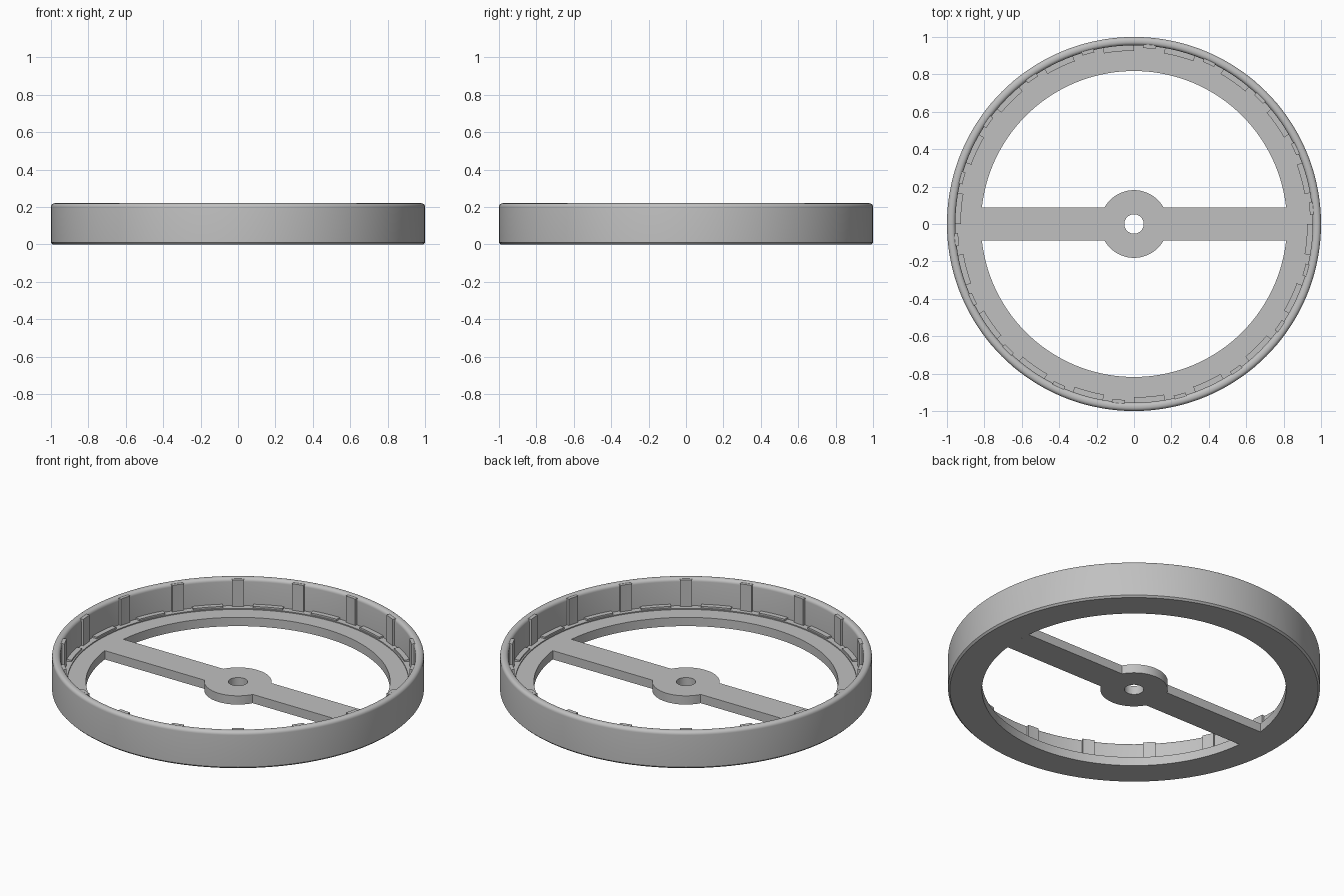
import bpy, bmesh
from math import sin, cos, pi, radians, asin

cube = bpy.data.objects.get("Cube")
if cube:
    bpy.data.objects.remove(cube, do_unlink=True)

# One grey for everything
grey = bpy.data.materials.new("grey")
grey.use_nodes = True
COLOR = (0.53, 0.53, 0.53, 1)
grey.diffuse_color = COLOR
grey.node_tree.nodes["Principled BSDF"].inputs["Base Color"].default_value = COLOR

FLOOR = 0.052     # thickness of floor and bar
HOLE = 0.818      # radius of the large opening
WALL = 0.955      # inside radius of the rim
TOP = 0.22


def finish(bm, name):
    bmesh.ops.recalc_face_normals(bm, faces=bm.faces)
    mesh = bpy.data.meshes.new(name)
    bm.to_mesh(mesh)
    bm.free()
    mesh.materials.append(grey)
    obj = bpy.data.objects.new(name, mesh)
    bpy.context.collection.objects.link(obj)
    smooth(obj)
    return obj


def smooth(obj):
    bpy.ops.object.select_all(action='DESELECT')
    obj.select_set(True)
    bpy.context.view_layer.objects.active = obj
    bpy.ops.object.shade_smooth_by_angle(angle=radians(30))


def arc(radius, start, end, steps, cx=0, cy=0):
    return [(cx + radius * cos(start + (end - start) * i / steps),
             cy + radius * sin(start + (end - start) * i / steps))
            for i in range(steps + 1)]


def lathe(bm, profile, start=0, sweep=2 * pi, steps=144):
    """Turn a closed (radius, z) profile about z; part sweeps get end caps."""
    full = sweep >= 2 * pi
    rings = [[bm.verts.new((r * cos(start + sweep * i / steps),
                            r * sin(start + sweep * i / steps), z))
              for r, z in profile]
             for i in range(steps if full else steps + 1)]
    pairs = list(zip(rings, rings[1:])) + ([(rings[-1], rings[0])] if full else [])
    n = len(profile)
    for a, b in pairs:
        for j in range(n):
            k = (j + 1) % n
            bm.faces.new((a[j], b[j], b[k], a[k]))
    if not full:
        bm.faces.new(rings[0])
        bm.faces.new(rings[-1])


def blocks(name, r0, r1, z0, z1, first, width, count=18):
    """Curved blocks repeated around the rim; angles in degrees."""
    bm = bmesh.new()
    for i in range(count):
        middle = first + i * 360 / count
        lathe(bm, [(r0, z0), (r1, z0), (r1, z1), (r0, z1)],
              radians(middle - width / 2), radians(width), 4)
    return finish(bm, name)


# Rim with rounded lip, bottom chamfer and a flat floor ring with a low step
R = 0.02
profile = [(HOLE, 0), (0.99, 0), (1, 0.01)]
profile += arc(R, 0, pi / 2, 6, 1 - R, TOP - R)
profile += arc(R, pi / 2, pi, 6, WALL + R, TOP - R)
profile += [(WALL, FLOOR + 0.006), (0.918, FLOOR + 0.006), (0.918, FLOOR), (HOLE, FLOOR)]
bm = bmesh.new()
lathe(bm, profile)
finish(bm, "rim")

# Ribs on the inside wall, with low tabs between them
blocks("wall_ribs", 0.942, 0.968, FLOOR, 0.215, 5, 4)
blocks("floor_tabs", 0.926, 0.96, FLOOR, FLOOR + 0.016, 15, 10)

# Cross bar with round hub and centre hole, as one extruded outline
HALF, HUB = 0.088, 0.181
end, neck = asin(HALF / HOLE), asin(HALF / HUB)
outline = (arc(HOLE, -end, end, 8) + arc(HUB, neck, pi - neck, 32)
           + arc(HOLE, pi - end, pi + end, 8) + arc(HUB, pi + neck, 2 * pi - neck, 32))
hole = arc(0.052, 0, 2 * pi, 48)[:-1]
curve = bpy.data.curves.new("cross_bar", 'CURVE')
curve.dimensions = '2D'
curve.fill_mode = 'BOTH'
curve.extrude = FLOOR / 2
for points in (outline, hole):
    spline = curve.splines.new('POLY')
    spline.points.add(len(points) - 1)
    for p, (x, y) in zip(spline.points, points):
        p.co = (x, y, FLOOR / 2, 1)
    spline.use_cyclic_u = True
helper = bpy.data.objects.new("bar_outline", curve)
bpy.context.collection.objects.link(helper)
bpy.context.view_layer.update()
evaluated = helper.evaluated_get(bpy.context.evaluated_depsgraph_get())
bm = bmesh.new()
bm.from_mesh(evaluated.to_mesh())
evaluated.to_mesh_clear()
bpy.data.objects.remove(helper, do_unlink=True)
bmesh.ops.remove_doubles(bm, verts=bm.verts, dist=0.0001)
# Rest the bar on the ground plane
low = min(v.co.z for v in bm.verts)
bmesh.ops.translate(bm, verts=bm.verts, vec=(0, 0, -low))
finish(bm, "cross_bar")
